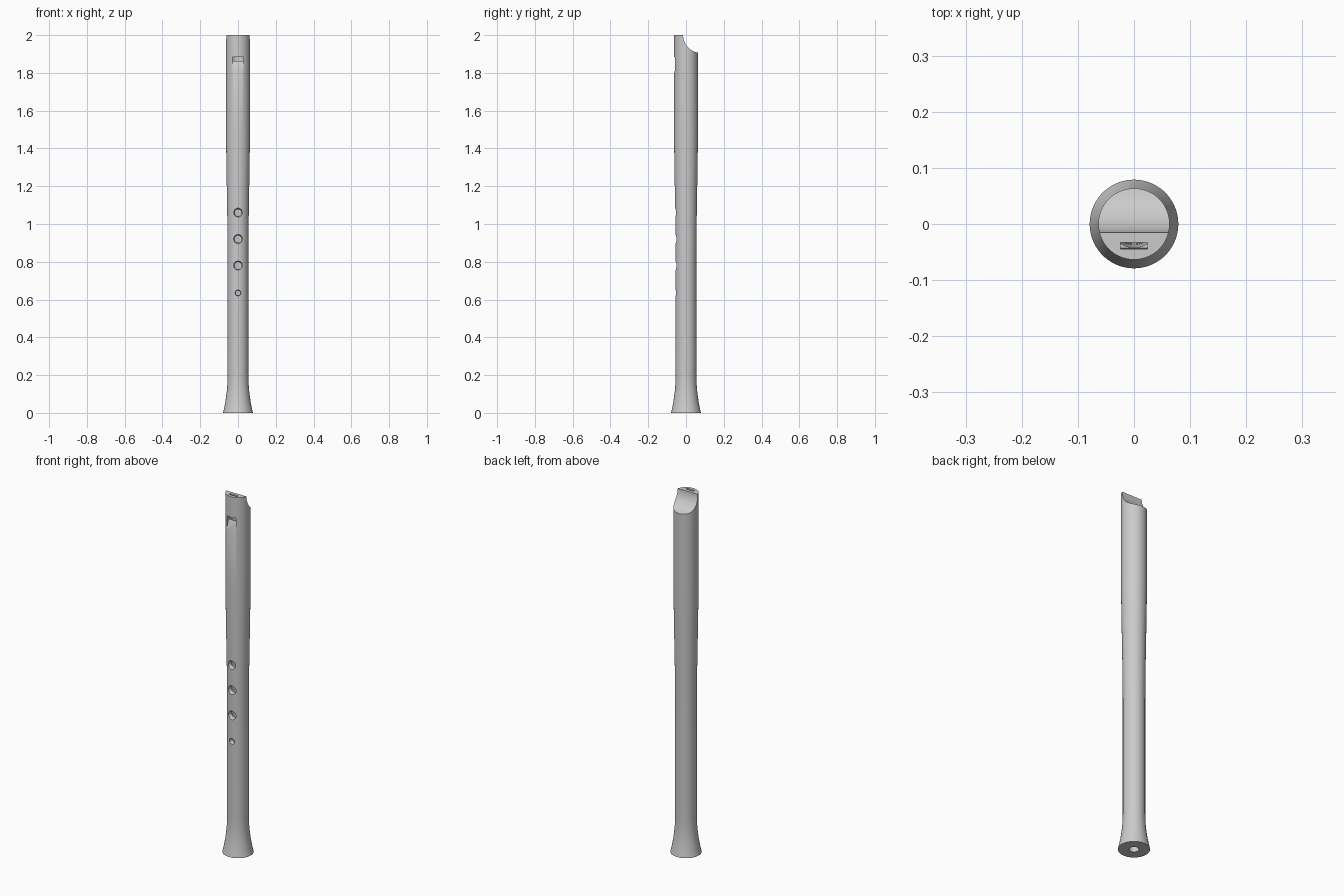
import bpy, bmesh, math
from mathutils import Matrix, Vector

if "Cube" in bpy.data.objects:
    bpy.data.objects.remove(bpy.data.objects["Cube"])


def make_object(name, bm):
    bmesh.ops.recalc_face_normals(bm, faces=bm.faces)
    mesh = bpy.data.meshes.new(name)
    bm.to_mesh(mesh)
    bm.free()
    ob = bpy.data.objects.new(name, mesh)
    bpy.context.collection.objects.link(ob)
    return ob


def lathe(name, profile, sides):
    """Closed solid of revolution from (radius, z) points."""
    bm = bmesh.new()
    rings = [[bm.verts.new((r * math.cos(2 * math.pi * i / sides),
                            r * math.sin(2 * math.pi * i / sides), z))
              for i in range(sides)] for r, z in profile]
    for a, b in zip(rings, rings[1:]):
        for i in range(sides):
            j = (i + 1) % sides
            bm.faces.new((a[i], a[j], b[j], b[i]))
    bm.faces.new(rings[0])
    bm.faces.new(rings[-1])
    return make_object(name, bm)


def prism(name, outline, half_width):
    """Solid from a (y, z) outline, extruded along x."""
    bm = bmesh.new()
    left, right = [[bm.verts.new((x, y, z)) for y, z in outline]
                   for x in (-half_width, half_width)]
    bm.faces.new(left)
    bm.faces.new(right)
    for i in range(len(outline)):
        j = (i + 1) % len(outline)
        bm.faces.new((left[i], left[j], right[j], right[i]))
    return make_object(name, bm)


def cut(body, cutter):
    mod = body.modifiers.new("cut", "BOOLEAN")
    mod.operation = "DIFFERENCE"
    mod.solver = "EXACT"
    mod.object = cutter
    bpy.context.view_layer.objects.active = body
    bpy.ops.object.modifier_apply(modifier=mod.name)
    bpy.data.objects.remove(cutter, do_unlink=True)


# Body: flared foot, slim middle, wider head
flare = [(0.055 + 0.024 * (1 - t / 10) ** 2, 0.2 * t / 10) for t in range(11)]
body = lathe("recorder_body", flare + [(0.055, 0.85), (0.0565, 1.02), (0.0595, 1.2),
                                       (0.062, 1.36), (0.0635, 1.5), (0.0635, 2.0)], 72)

# Bore, closed at the top by the block
cut(body, lathe("bore_cutter", [(0.024, -0.02), (0.026, 0.3), (0.036, 1.0),
                                (0.042, 1.6), (0.042, 1.885)], 48))

# Concave beak cut at the back
arc = [(0.08 + 0.095 * math.cos(a), 2.0 + 0.095 * math.sin(a))
       for a in [math.pi + math.pi / 2 * i / 20 for i in range(21)]]
cut(body, prism("beak_cutter", [(-0.015, 2.05)] + arc + [(0.12, 1.905), (0.12, 2.05)], 0.1))

# Windway slot, then window with sloping ramp
cut(body, prism("windway_cutter", [(-0.045, 1.87), (-0.033, 1.87),
                                   (-0.033, 2.05), (-0.045, 2.05)], 0.024))
cut(body, prism("window_cutter", [(-0.1, 1.885), (-0.025, 1.885), (-0.025, 1.862),
                                  (-0.043, 1.862), (-0.0637, 1.797), (-0.1, 1.797)], 0.028))

# Finger holes: slightly tapered, (height, radius)
for z, r in [(1.06, 0.025), (0.92, 0.026), (0.78, 0.026),
             (0.635, 0.017), (0.497, 0.033), (0.355, 0.022)]:
    hole = lathe("hole_cutter", [(0.7 * r, 0.0), (0.72 * r, 0.038),
                                 (0.95 * r, 0.055), (1.1 * r, 0.08)], 32)
    hole.data.transform(Matrix.Translation(Vector((0, 0, z)))
                        @ Matrix.Rotation(math.pi / 2, 4, "X"))
    cut(body, hole)

bpy.ops.object.select_all(action="DESELECT")
body.select_set(True)
bpy.context.view_layer.objects.active = body
bpy.ops.object.shade_smooth_by_angle(angle=math.radians(30))
